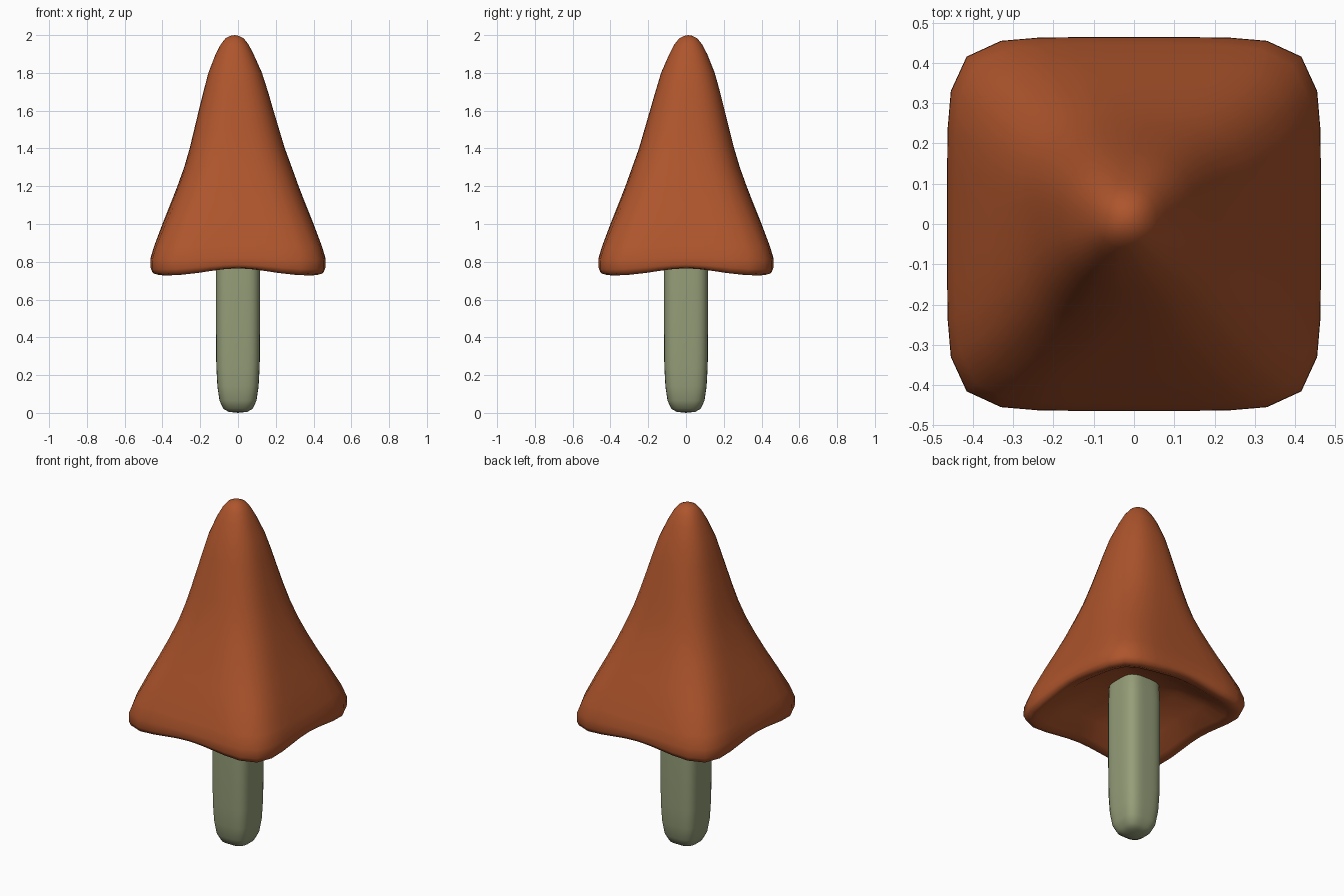
import bpy, bmesh, math

if "Cube" in bpy.data.objects:
    bpy.data.objects.remove(bpy.data.objects["Cube"])

SEG = 40


def material(name, rgb):
    m = bpy.data.materials.new(name)
    m.diffuse_color = (*rgb, 1)
    m.use_nodes = True
    m.node_tree.nodes["Principled BSDF"].inputs["Base Color"].default_value = m.diffuse_color
    return m


def ring(bm, half, z, n, sag=0.0, cx=0.0, cy=0.0):
    """Rounded-square ring (superellipse of power n); sag lowers the corners."""
    verts = []
    for i in range(SEG):
        a = 2 * math.pi * i / SEG
        c, s = math.cos(a), math.sin(a)
        # blend exponent keeps points spread over sides and corners
        r = half / (abs(c) ** n + abs(s) ** n) ** (1 / n)
        drop = sag * math.sin(2 * a) ** 2
        verts.append(bm.verts.new((cx + r * c, cy + r * s, z - drop)))
    return verts


def loft(name, rings, start, end, mat, angle):
    """Skin the rings in order and close both ends with a fan to a pole."""
    bm = bmesh.new()
    loops = [ring(bm, *r) for r in rings]
    for a, b in zip(loops, loops[1:]):
        for i in range(SEG):
            j = (i + 1) % SEG
            bm.faces.new((a[i], a[j], b[j], b[i]))
    for loop, pole in ((loops[0], start), (loops[-1], end)):
        p = bm.verts.new(pole)
        for i in range(SEG):
            bm.faces.new((p, loop[i], loop[(i + 1) % SEG]))
    bmesh.ops.recalc_face_normals(bm, faces=bm.faces)
    me = bpy.data.meshes.new(name)
    bm.to_mesh(me)
    bm.free()
    ob = bpy.data.objects.new(name, me)
    bpy.context.collection.objects.link(ob)
    me.materials.append(mat)
    bpy.ops.object.select_all(action='DESELECT')
    bpy.context.view_layer.objects.active = ob
    ob.select_set(True)
    bpy.ops.object.shade_smooth_by_angle(angle=math.radians(angle))
    return ob


# Stem: rounded square post, reaching up into the hollow of the cap
stem = [(0.05, 0.006, 3.0), (0.078, 0.022, 3.3), (0.098, 0.065, 3.6),
        (0.109, 0.14, 3.8), (0.115, 0.25, 3.8), (0.117, 0.50, 3.8),
        (0.117, 0.80, 3.8), (0.112, 0.93, 3.8), (0.09, 0.98, 3.5)]
loft("stem", stem, (0, 0, 0), (0, 0, 0.99),
     material("stem_green", (0.30, 0.34, 0.19)), 60)

# Cap: hollow underside, drooping square rim, then a flared spire
cap = [(0.10, 0.915, 3.0), (0.20, 0.885, 4.0), (0.31, 0.83, 5.0, 0.02),
       (0.395, 0.775, 6.0, 0.03), (0.43, 0.765, 6.3, 0.038),
       (0.455, 0.769, 6.3, 0.034), (0.464, 0.785, 6.3, 0.025),
       (0.463, 0.82, 6.3, 0.01), (0.445, 0.88, 5.7), (0.40, 1.0, 4.7),
       (0.36, 1.10, 4.0), (0.321, 1.20, 3.5), (0.285, 1.30, 3.1),
       (0.252, 1.40, 2.9, 0, -0.004, 0.003), (0.225, 1.50, 2.7, 0, -0.007, 0.005),
       (0.198, 1.60, 2.6, 0, -0.01, 0.007), (0.171, 1.70, 2.5, 0, -0.012, 0.009),
       (0.142, 1.80, 2.4, 0, -0.015, 0.01), (0.10, 1.90, 2.3, 0, -0.018, 0.012),
       (0.074, 1.95, 2.2, 0, -0.018, 0.012), (0.048, 1.983, 2.2, 0, -0.018, 0.012),
       (0.022, 1.996, 2.2, 0, -0.018, 0.012)]
loft("cap", cap, (0, 0, 0.92), (-0.018, 0.012, 2.0),
     material("cap_rust", (0.42, 0.09, 0.025)), 70)
